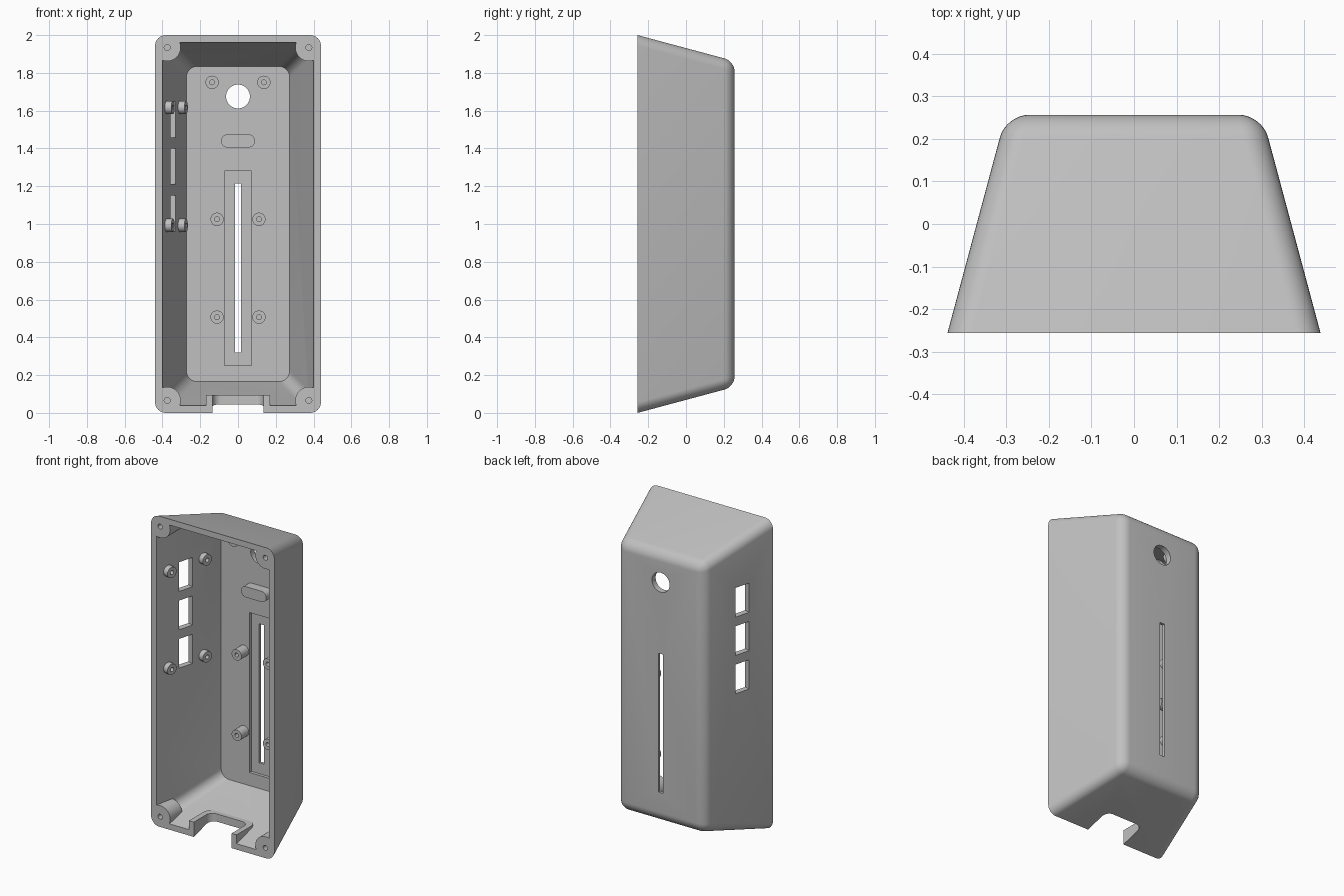
import bpy, bmesh, math
from mathutils import Matrix, Vector

if "Cube" in bpy.data.objects:
    bpy.data.objects.remove(bpy.data.objects["Cube"])

FRONT, BACK = -0.257, 0.257      # open face and closed face
HALF_W, HALF_H = 0.439, 1.0
WALL = 0.038
DRAFT = math.radians(15)
SLOPE = math.tan(DRAFT)


def finish(bm, name):
    bmesh.ops.recalc_face_normals(bm, faces=bm.faces)
    mesh = bpy.data.meshes.new(name)
    bm.to_mesh(mesh)
    bm.free()
    obj = bpy.data.objects.new(name, mesh)
    bpy.context.collection.objects.link(obj)
    return obj


def bevel(bm, edges, radius):
    bmesh.ops.bevel(bm, geom=edges, offset=radius, segments=8, profile=0.5,
                    affect='EDGES', clamp_overlap=True)


def tub(name, inset, y0, y1, radius, round_back):
    """Drafted block narrowing towards the back, with rounded edges."""
    bm = bmesh.new()
    bmesh.ops.create_cube(bm, size=2)
    for v in bm.verts:
        y = y0 if v.co.y < 0 else y1
        shrink = inset + SLOPE * (y - FRONT)
        v.co = (v.co.x * (HALF_W - shrink), y, 1 + v.co.z * (HALF_H - shrink))
    edges = [e for e in bm.edges
             if max(v.co.y for v in e.verts) > y1 - 1e-5
             and (round_back or min(v.co.y for v in e.verts) < y0 + 1e-5)]
    bevel(bm, edges, radius)
    return finish(bm, name)


def box(name, low, high, radius=0, axis=1):
    """Box between two corners, optionally rounded along one axis."""
    low, high = Vector(low), Vector(high)
    bm = bmesh.new()
    bmesh.ops.create_cube(bm, size=1)
    bmesh.ops.scale(bm, vec=high - low, verts=bm.verts)
    bmesh.ops.translate(bm, vec=(low + high) / 2, verts=bm.verts)
    if radius:
        edges = [e for e in bm.edges
                 if abs((e.verts[0].co - e.verts[1].co)[axis]) > 1e-4]
        bevel(bm, edges, radius)
    return finish(bm, name)


def rod(name, start, end, radius, sides=32):
    start, end = Vector(start), Vector(end)
    turn = (end - start).to_track_quat('Z', 'Y').to_matrix().to_4x4()
    bm = bmesh.new()
    bmesh.ops.create_cone(bm, cap_ends=True, segments=sides, radius1=radius,
                          radius2=radius, depth=(end - start).length,
                          matrix=Matrix.Translation((start + end) / 2) @ turn)
    return finish(bm, name)


def subtract(target, tool):
    mod = target.modifiers.new("cut", 'BOOLEAN')
    mod.operation = 'DIFFERENCE'
    mod.solver = 'EXACT'
    mod.object = tool
    bpy.context.view_layer.objects.active = target
    bpy.ops.object.modifier_apply(modifier=mod.name)
    bpy.data.objects.remove(tool)


shell = tub("enclosure_shell", 0, FRONT, BACK, 0.055, True)
floor = BACK - WALL
cavity = tub("cavity", WALL, FRONT - 0.1, floor, 0.055, False)
drills = []


def post(start, tip, radius, hole):
    """Hollow screw post left standing in the cavity."""
    start, tip = Vector(start), Vector(tip)
    way = (tip - start).normalized()
    subtract(cavity, rod("post", start, tip, radius))
    drills.append((tip - way * 0.05, tip + way * 0.02, hole))


# Corner screw bosses
for x in (-0.375, 0.375):
    for z in (0.066, 1.934):
        subtract(cavity, rod("boss", (x, FRONT - 0.2, z), (x, FRONT + 0.12, z), 0.072))
        drills.append(((x, FRONT + 0.09, z), (x, FRONT - 0.05, z), 0.016))

# Posts on the back plate
for x, z in ((0.137, 1.75), (0.111, 1.025), (0.111, 0.507)):
    for side in (-1, 1):
        post((side * x, floor + 0.015, z), (side * x, floor - 0.075, z), 0.035, 0.013)

# Posts on the side wall, square to its slope
inward = Vector((math.cos(DRAFT), -math.sin(DRAFT), 0))


def on_wall(depth, z):
    return Vector((WALL + SLOPE * depth - HALF_W, FRONT + depth, z))


for depth in (0.086, 0.346):
    for z in (0.993, 1.617):
        p = on_wall(depth, z)
        post(p - inward * 0.02, p + inward * 0.035, 0.035, 0.013)

# Raised pill pad and cable collar
subtract(cavity, box("pill_pad", (-0.09, floor - 0.06, 1.405),
                     (0.09, floor + 0.01, 1.474), 0.034))
subtract(cavity, box("cable_collar", (-0.17, FRONT - 0.2, -0.1),
                     (0.17, FRONT + 0.2, 0.095), 0.05, 2))

# Hollow the shell
subtract(shell, cavity)
for start, end, radius in drills:
    subtract(shell, rod("drill", start, end, radius, 20))

# Recess, long slot and round hole in the back plate
subtract(shell, box("recess", (-0.072, floor - 0.05, 0.25), (0.072, floor + 0.02, 1.28)))
subtract(shell, box("slot", (-0.017, floor - 0.05, 0.32), (0.017, BACK + 0.1, 1.215)))
subtract(shell, rod("round_hole", (0, floor - 0.05, 1.675), (0, BACK + 0.1, 1.675), 0.063, 48))

# Cable notch in the bottom wall
subtract(shell, box("cable_notch", (-0.135, FRONT - 0.2, -0.1),
                    (0.135, FRONT + 0.17, 0.2), 0.045, 2))

# Three side windows
for z in (1.058, 1.305, 1.552):
    window = box("window", (-0.08, -0.052, -0.094), (0.06, 0.052, 0.094))
    window.data.transform(Matrix.Translation(on_wall(0.215, z)) @ Matrix.Rotation(-DRAFT, 4, 'Z'))
    subtract(shell, window)
bpy.data.objects  # helpers are consumed by the cuts
cavity_left = bpy.data.objects.get("cavity")
if cavity_left:
    cavity_left.hide_render = True

# Single grey plastic
grey = bpy.data.materials.new("grey_plastic")
grey.use_nodes = True
colour = (0.53, 0.53, 0.53, 1)
grey.diffuse_color = colour
grey.node_tree.nodes["Principled BSDF"].inputs["Base Color"].default_value = colour
shell.data.materials.clear()
shell.data.materials.append(grey)
for poly in shell.data.polygons:
    poly.material_index = 0

bpy.ops.object.select_all(action='DESELECT')
shell.select_set(True)
bpy.context.view_layer.objects.active = shell
bpy.ops.object.shade_smooth_by_angle(angle=math.radians(30))
